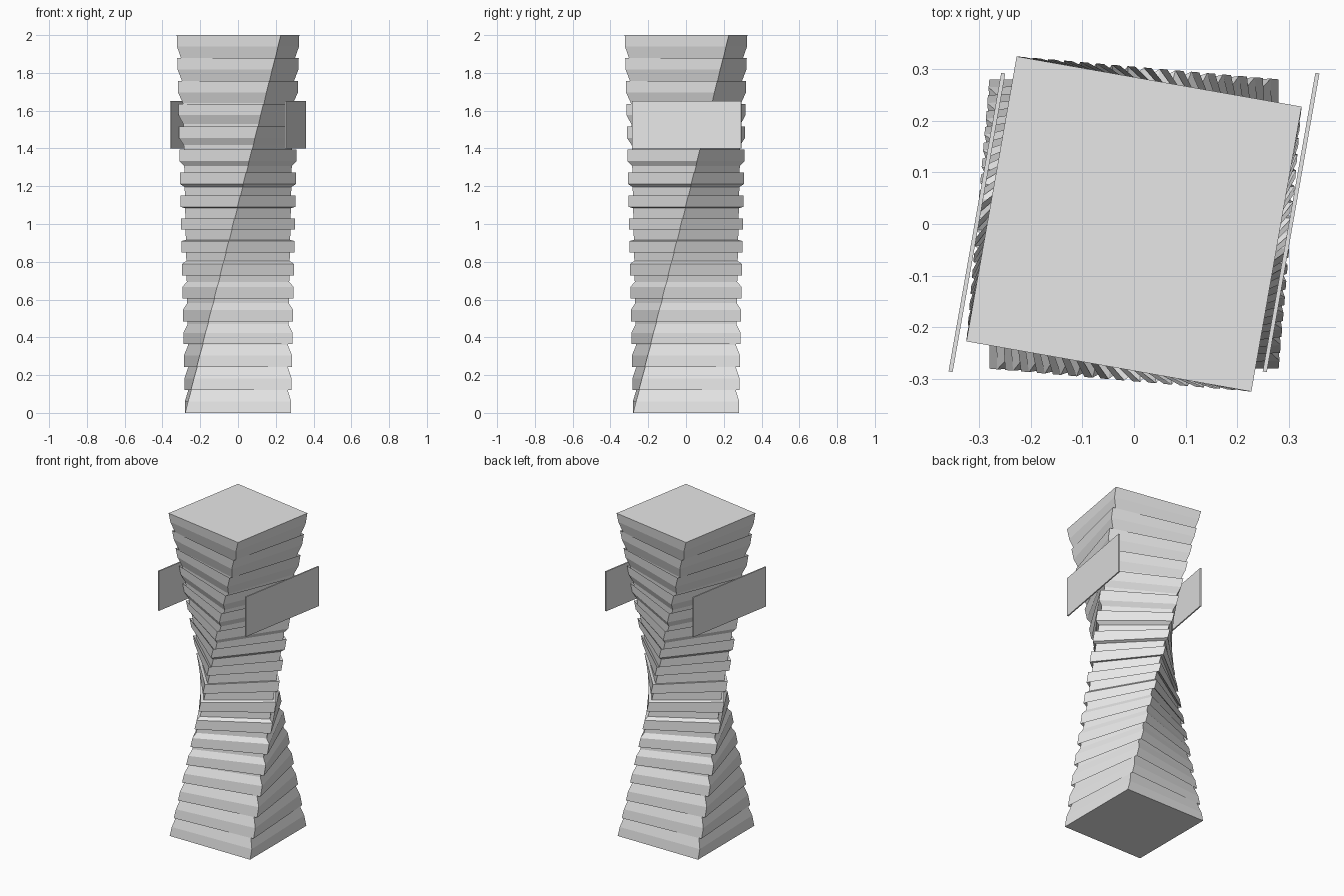
import bpy, bmesh, math
from mathutils import Vector, Matrix

if "Cube" in bpy.data.objects:
    bpy.data.objects.remove(bpy.data.objects["Cube"])

HALF, HEIGHT, LAYERS = 0.28, 2.0, 33
TWIST = math.radians(80)
GROOVE_SCALE = 0.92
CENTRE = Vector((0, 0, HEIGHT / 2))

grey = bpy.data.materials.new("light_grey")
grey.diffuse_color = (0.8, 0.8, 0.8, 1)
grey.use_nodes = True
grey.node_tree.nodes["Principled BSDF"].inputs["Base Color"].default_value = grey.diffuse_color


def finish(name, bm):
    bmesh.ops.recalc_face_normals(bm, faces=bm.faces)
    mesh = bpy.data.meshes.new(name)
    bm.to_mesh(mesh)
    bm.free()
    mesh.materials.append(grey)
    obj = bpy.data.objects.new(name, mesh)
    bpy.context.collection.objects.link(obj)
    return obj


# Tower: square base joined by straight lines to a turned square top
base = [Vector((x * HALF, y * HALF, 0)) for x, y in ((-1, -1), (1, -1), (1, 1), (-1, 1))]
lift = Matrix.Translation((0, 0, HEIGHT)) @ Matrix.Rotation(TWIST, 4, 'Z')
top = [lift @ p for p in base]


def ring(i, scale=1.0):
    points = [a.lerp(b, i / LAYERS) for a, b in zip(base, top)]
    return [CENTRE + (p - CENTRE) * scale for p in points]


# Every second layer is a groove, shrunk towards the middle of the tower
rings = [ring(0)]
for i in range(LAYERS):
    if i % 2:
        rings += [ring(i, GROOVE_SCALE), ring(i + 1, GROOVE_SCALE)]
    rings.append(ring(i + 1))

bm = bmesh.new()
loops = [[bm.verts.new(p) for p in r] for r in rings]
for low, high in zip(loops, loops[1:]):
    for k in range(4):
        n = (k + 1) % 4
        bm.faces.new((low[k], low[n], high[n], high[k]))
bm.faces.new(loops[0][::-1])
bm.faces.new(loops[-1])
finish("twisted_tower", bm)

# Two thin sign boards beside the upper part
for side, x in (("left", -0.304), ("right", 0.304)):
    bm = bmesh.new()
    bmesh.ops.create_cube(bm, size=1)
    bmesh.ops.scale(bm, vec=(0.008, 0.587, 0.25), verts=bm.verts)
    board = finish(side + "_board", bm)
    board.location = (x, 0.003, 1.525)
    board.rotation_euler.z = math.radians(-10)
